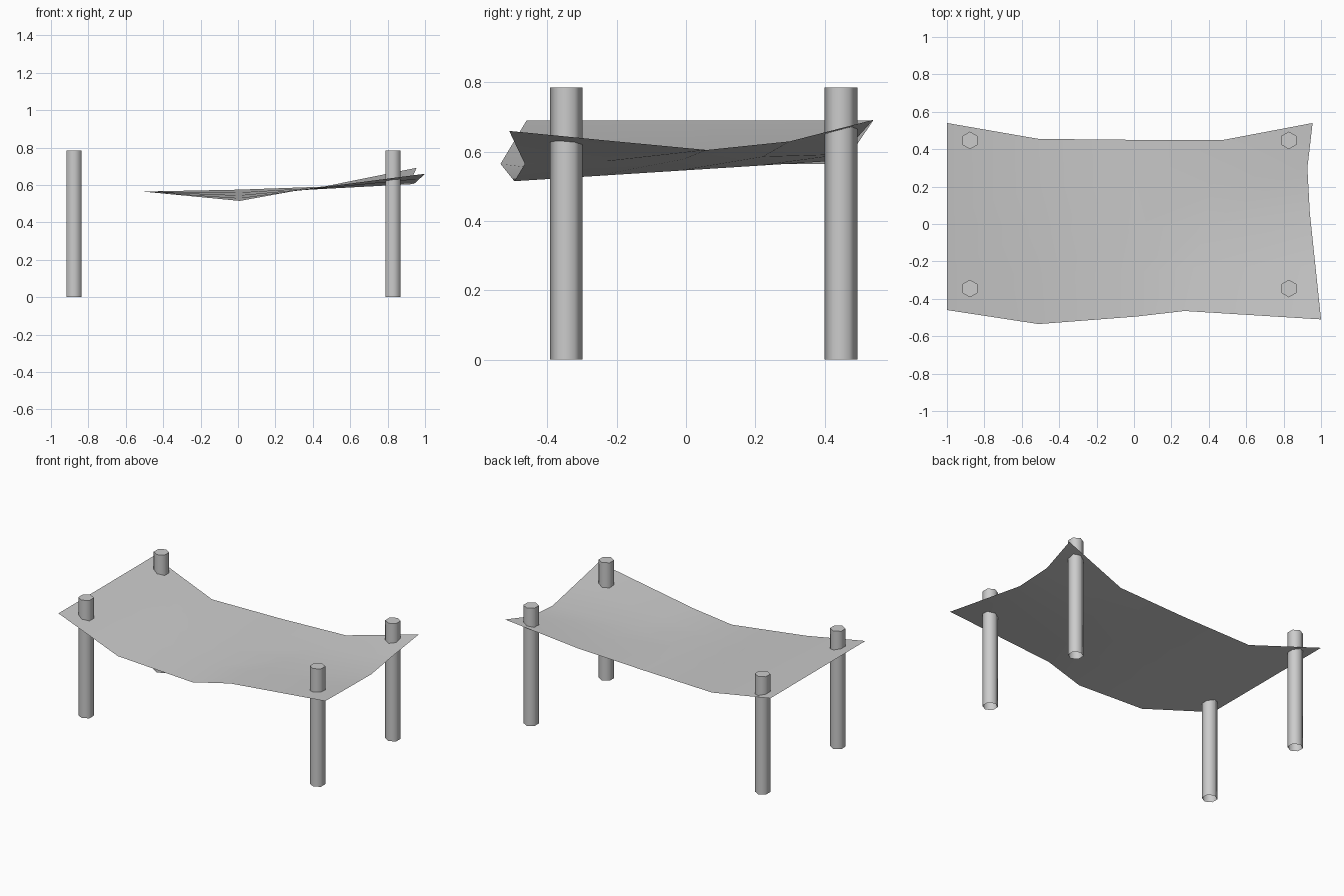
import bpy
import bmesh
from math import radians
from mathutils import Vector

cube = bpy.data.objects.get("Cube")
if cube:
    bpy.data.objects.remove(cube, do_unlink=True)

grey = bpy.data.materials.new("plain_grey")
grey.use_nodes = True
colour = (0.6, 0.6, 0.6, 1)
grey.diffuse_color = colour
grey.node_tree.nodes["Principled BSDF"].inputs["Base Color"].default_value = colour


def finish(bm, name, angle):
    mesh = bpy.data.meshes.new(name)
    bm.to_mesh(mesh)
    bm.free()
    mesh.materials.append(grey)
    obj = bpy.data.objects.new(name, mesh)
    bpy.context.collection.objects.link(obj)
    bpy.ops.object.select_all(action="DESELECT")
    obj.select_set(True)
    bpy.context.view_layer.objects.active = obj
    bpy.ops.object.shade_smooth_by_angle(angle=radians(angle))
    return obj


# Sagging cloth: straight ribs run front to back, the left-hand end is bent
ROWS = 4
ribs = [
    ((-1, -0.46, 0.69), (-1, 0.54, 0.69)),
    ((-0.51, -0.535, 0.565), (-0.51, 0.455, 0.565)),
    ((0.01, -0.495, 0.515), (0, 0.45, 0.575)),
    ((0.27, -0.465, 0.565), (0.48, 0.45, 0.592)),
]
bent_end = [(1, -0.51, 0.66), (0.97, -0.225, 0.632), (0.94, 0.06, 0.605),
            (0.927, 0.3, 0.63), (0.955, 0.54, 0.692)]
bm = bmesh.new()
columns = []
for front, back in ribs:
    columns.append([bm.verts.new(Vector(front).lerp(Vector(back), i / ROWS))
                    for i in range(ROWS + 1)])
columns.append([bm.verts.new(p) for p in bent_end])
for a, b in zip(columns, columns[1:]):
    for i in range(ROWS):
        bm.faces.new((a[i], b[i], b[i + 1], a[i + 1]))
finish(bm, "cloth_sheet", 80)

# Six-sided posts with closed tops and open bottoms
HEIGHT = 0.785
for side, x in (("right", -0.877), ("left", 0.828)):
    for end, y in (("front", -0.345), ("back", 0.447)):
        bm = bmesh.new()
        bmesh.ops.create_cone(bm, cap_ends=True, segments=6,
                              radius1=0.047, radius2=0.047, depth=HEIGHT)
        bottom = [f for f in bm.faces if f.normal.z < -0.9]
        bmesh.ops.delete(bm, geom=bottom, context="FACES_ONLY")
        post = finish(bm, f"{end}_{side}_post", 70)
        post.location = (x, y, HEIGHT / 2)
